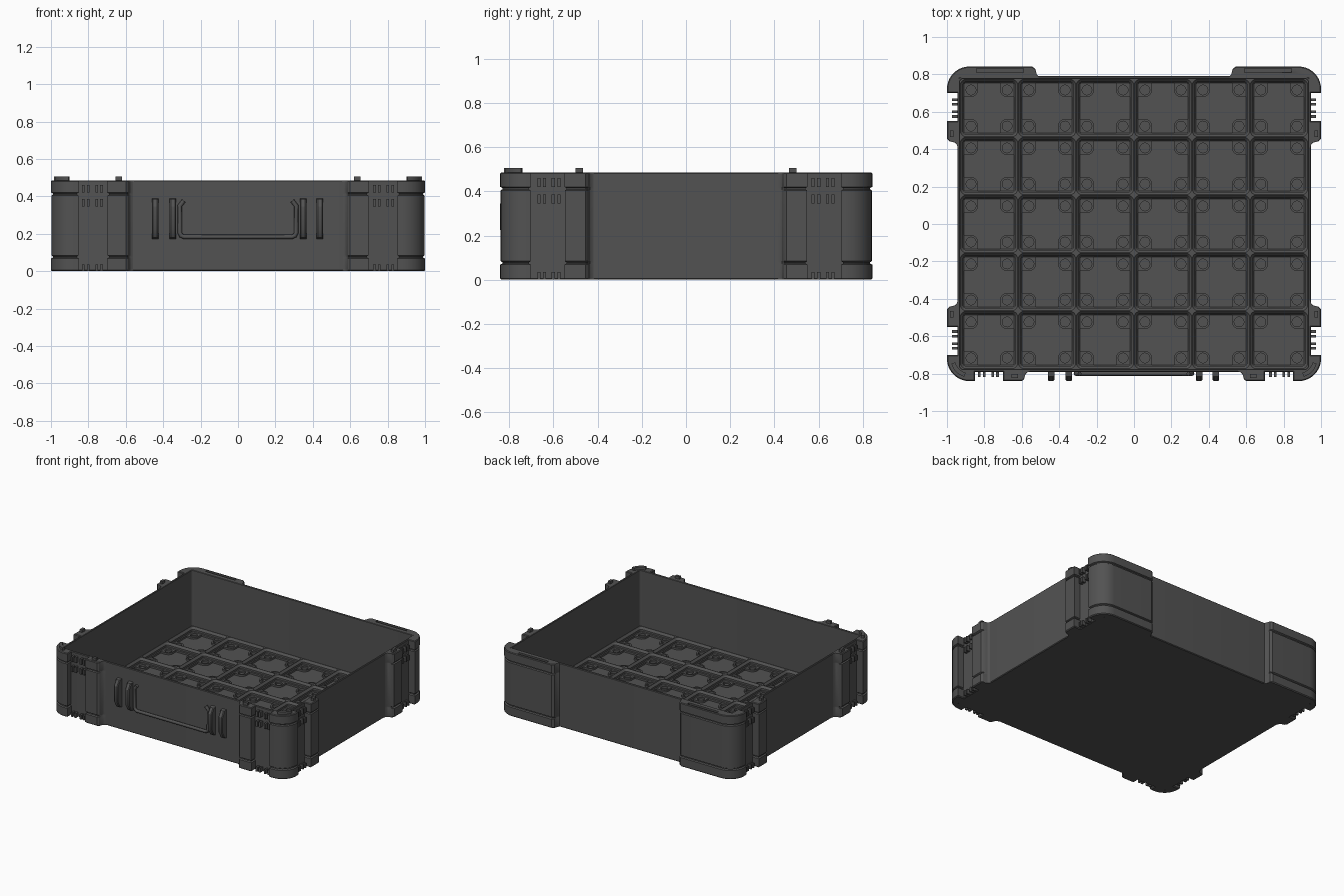
import bpy, bmesh, math
from mathutils import Matrix

if "Cube" in bpy.data.objects:
    bpy.data.objects.remove(bpy.data.objects["Cube"])

plastic = bpy.data.materials.new("dark_grey_plastic")
plastic.diffuse_color = (0.085, 0.085, 0.085, 1)
plastic.use_nodes = True
plastic.node_tree.nodes["Principled BSDF"].inputs["Base Color"].default_value = plastic.diffuse_color


def finish(bm, name):
    """Turn a bmesh into a named, cleanly shaded object."""
    bmesh.ops.remove_doubles(bm, verts=bm.verts, dist=1e-5)
    bmesh.ops.recalc_face_normals(bm, faces=bm.faces)
    me = bpy.data.meshes.new(name)
    bm.to_mesh(me)
    bm.free()
    me.materials.append(plastic)
    me.shade_smooth()
    me.set_sharp_from_angle(angle=math.radians(30))
    ob = bpy.data.objects.new(name, me)
    bpy.context.collection.objects.link(ob)
    return ob


def loft(bm, loops, cap_start=True, cap_end=True):
    """Skin a stack of equal-length point loops."""
    rows = [[bm.verts.new(p) for p in loop] for loop in loops]
    n = len(rows[0])
    for a, b in zip(rows, rows[1:]):
        for i in range(n):
            j = (i + 1) % n
            bm.faces.new((a[i], a[j], b[j], b[i]))
    if cap_start:
        bm.faces.new(rows[0][::-1])
    if cap_end:
        bm.faces.new(rows[-1])


def arc(cx, cy, r, a0, a1, n):
    return [(cx + r * math.cos(math.radians(a0 + (a1 - a0) * i / n)),
             cy + r * math.sin(math.radians(a0 + (a1 - a0) * i / n))) for i in range(n + 1)]


def rrect(hx, hy, r, z, cx=0, cy=0, n=5):
    """Rounded rectangle loop."""
    pts = []
    for k, (sx, sy) in enumerate(((1, 1), (-1, 1), (-1, -1), (1, -1))):
        pts += arc(cx + sx * (hx - r), cy + sy * (hy - r), r, 90 * k, 90 * k + 90, n)
    return [(x, y, z) for x, y in pts]


def box(bm, cx, cy, cz, sx, sy, sz):
    m = Matrix.Translation((cx, cy, cz)) @ Matrix.Diagonal((sx, sy, sz, 1))
    bmesh.ops.create_cube(bm, size=1, matrix=m)


# Tray body: outside, rim, inside and floor in one skin
RIM, FLOOR = 0.485, 0.012
bm = bmesh.new()
loft(bm, [rrect(0.94, 0.785, 0.03, 0), rrect(0.945, 0.79, 0.03, 0.005),
          rrect(0.945, 0.79, 0.03, RIM - 0.004), rrect(0.941, 0.786, 0.03, RIM),
          rrect(0.933, 0.778, 0.018, RIM), rrect(0.93, 0.775, 0.015, RIM - 0.003),
          rrect(0.93, 0.775, 0.015, FLOOR)])
finish(bm, "tray_body")

# Floor grid: 6 x 5 pockets with stepped, tapered ridges between them
PITCH = 0.31
cells = [((i - 2.5) * PITCH, (j - 2) * PITCH) for i in range(6) for j in range(5)]
bm = bmesh.new()
for cx, cy in cells:
    loft(bm, [rrect(h, h, r, z, cx, cy) for h, r, z in (
        (0.155, 0, 0.06), (0.153, 0.029, 0.06), (0.139, 0.015, 0.045), (0.139, 0.015, 0.031),
        (0.134, 0.01, 0.026), (0.134, 0.01, FLOOR))], False, False)
finish(bm, "floor_ridges")

# Corner pads with a round socket in every pocket
bm = bmesh.new()
N = 24
for cx, cy in cells:
    for sx in (-1, 1):
        for sy in (-1, 1):
            outer, inner = [], []
            for k in range(N):
                a = 2 * math.pi * k / N
                c, s = math.cos(a), math.sin(a)
                rounded = c < 1e-6 and s < 1e-6
                r = 0.0375 if rounded else 0.0375 / max(abs(c), abs(s))
                outer.append((cx + sx * (0.0965 + r * c), cy + sy * (0.0965 + r * s)))
                inner.append((cx + sx * (0.0965 + 0.026 * c), cy + sy * (0.0965 + 0.026 * s)))
            loft(bm, [[(x, y, z) for x, y in ring] for ring, z in (
                (outer, FLOOR), (outer, 0.026), (inner, 0.026), (inner, FLOOR))], False, False)
finish(bm, "socket_pads")


# Plan outlines of the outside blocks, pulled in by d
def front_corner(d):
    return [(0.85 + d, 0.78), (0.85 + d, 0.84 - d)] + \
        arc(0.88, 0.72, 0.12 - d, 90, 0, 10) + \
        [(1 - d, 0.70 + d), (0.935, 0.70 + d), (0.935, 0.78)]


def back_corner(d):
    return [(0.505, 0.782), (0.52, 0.80 - d / 2), (0.528, 0.83 - d), (0.545, 0.842 - d)] + \
        arc(0.88, 0.722, 0.12 - d, 90, 0, 10) + \
        [(1 - d, 0.70 + d), (0.935, 0.70 + d), (0.935, 0.782)]


def front_block(d):
    return [(0.70 - d, 0.78), (0.70 - d, 0.84 - d), (0.60, 0.84 - d), (0.588, 0.83 - d),
            (0.58, 0.802 - d / 4), (0.57, 0.792), (0.555, 0.788), (0.555, 0.78)]


def side_block(d):
    return [(0.935, 0.55 - d), (1 - d, 0.55 - d), (1 - d, 0.455), (0.988 - d, 0.443),
            (0.957 - d / 4, 0.435), (0.947, 0.425), (0.943, 0.41), (0.935, 0.41)]


# Height / inset pairs: bevelled ends and two grooves around each block
TIERS = ((0, 0.006), (0.006, 0), (0.068, 0), (0.073, 0.01), (0.079, 0.01), (0.084, 0.002),
         (0.404, 0.002), (0.409, 0.01), (0.415, 0.01), (0.42, 0), (0.48, 0), (RIM, 0.005))
SIDES = (("left", -1), ("right", 1))
ENDS = (("front", -1), ("back", 1))


def block(name, outline, sx, sy):
    bm = bmesh.new()
    loft(bm, [[(sx * x, sy * y, z) for x, y in outline(d)] for z, d in TIERS])
    return finish(bm, name)


for side, sx in SIDES:
    block(side + "_front_corner", front_corner, sx, -1)
    block(side + "_front_block", front_block, sx, -1)
    for end, sy in ENDS:
        block(f"{side}_{end}_side_block", side_block, sx, sy)
    # Rear corner with a slot sunk into the top
    rear = block(side + "_back_corner", back_corner, sx, 1)
    bm = bmesh.new()
    box(bm, sx * 0.717, 0.82, RIM, 0.25, 0.022, 0.05)
    cutter = finish(bm, side + "_slot_cutter")
    cutter.hide_render = True
    cutter.hide_viewport = True
    cut = rear.modifiers.new("slot", "BOOLEAN")
    cut.operation, cut.solver, cut.object = "DIFFERENCE", "EXACT", cutter

# Hinge knuckles in the recesses between the blocks
bm = bmesh.new()
for z0, z1 in ((0.002, 0.036), (0.345, 0.385), (0.42, 0.46)):
    zc, h = (z0 + z1) / 2, z1 - z0
    for s in (-1, 1):
        for x in (0.73, 0.755, 0.80, 0.827):
            box(bm, s * x, -0.802, zc, 0.014, 0.034, h)
        for y in (0.575, 0.60, 0.64, 0.665):
            for sy in (-1, 1):
                box(bm, s * 0.956, sy * y, zc, 0.034, 0.014, h)
finish(bm, "hinge_knuckles")

# Stacking lugs standing above the rim
bm = bmesh.new()
for sx in (-1, 1):
    ring = arc(0.88, 0.72, 0.1, 15, 75, 8) + arc(0.88, 0.72, 0.078, 75, 15, 8)
    loft(bm, [[(sx * x, -y, z) for x, y in ring] for z in (RIM - 0.005, 0.505)])
    box(bm, sx * 0.637, -0.813, 0.493, 0.035, 0.02, 0.024)
    for sy in (-1, 1):
        box(bm, sx * 0.974, sy * 0.482, 0.493, 0.02, 0.035, 0.024)
finish(bm, "stacking_lugs")

# Handle brackets: tapered plates on the front wall
profile = [(-0.785, 0.17), (-0.815, 0.18), (-0.84, 0.225), (-0.84, 0.345), (-0.815, 0.385),
           (-0.785, 0.39)]
bm = bmesh.new()
for xc in (-0.443, -0.348, 0.348, 0.438):
    loft(bm, [[(xc + dx, y if y > -0.8 else y + e, z) for y, z in profile]
              for dx, e in ((-0.017, 0.006), (-0.011, 0), (0.011, 0), (0.017, 0.006))])
finish(bm, "handle_brackets")

# Folding handle: a bent bar across the front
half = [(0.335, 0.355), (0.29, 0.376), (0.311, 0.35), (0.311, 0.205), (0.304, 0.19), (0.288, 0.183)]
path = [(-x, z) for x, z in half[1:]] + half[:0:-1]
curve = bpy.data.curves.new("handle", "CURVE")
curve.dimensions = "3D"
curve.bevel_depth = 0.012
curve.bevel_resolution = 2
curve.use_fill_caps = True
spline = curve.splines.new("POLY")
spline.points.add(len(path) - 1)
for p, (x, z) in zip(spline.points, path):
    p.co = (x, -0.8, z, 1)
curve.materials.append(plastic)
bpy.context.collection.objects.link(bpy.data.objects.new("handle", curve))
